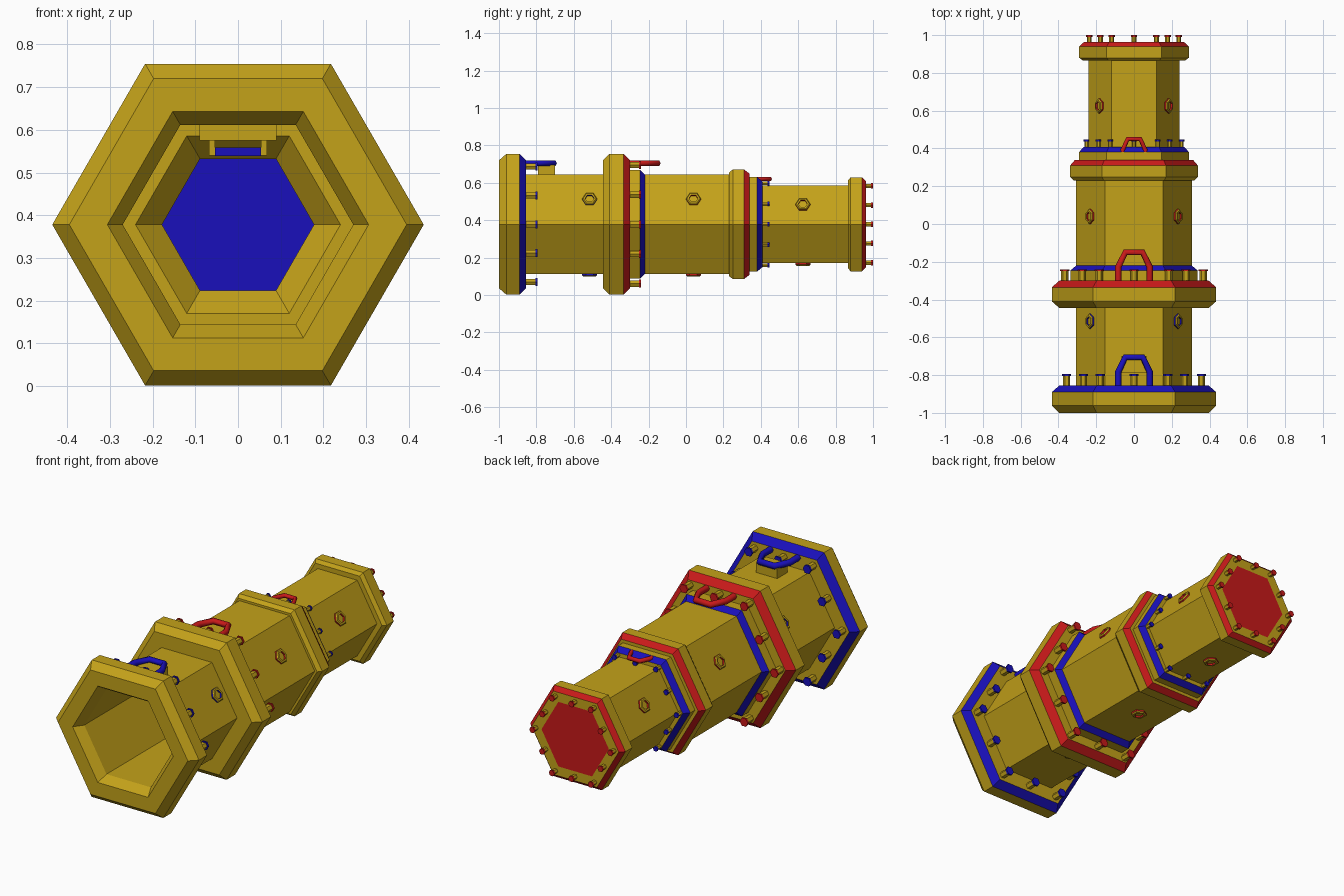
import bpy, bmesh
from math import cos, sin, radians
from mathutils import Matrix, Vector

if "Cube" in bpy.data.objects:
    bpy.data.objects.remove(bpy.data.objects["Cube"])

ZC = 0.378  # height of the barrel axis


def material(name, color):
    m = bpy.data.materials.new(name)
    m.diffuse_color = (*color, 1)
    m.use_nodes = True
    m.node_tree.nodes["Principled BSDF"].inputs["Base Color"].default_value = m.diffuse_color
    return m


MATS = [material("yellow", (0.55, 0.36, 0.01)),
        material("blue", (0.01, 0.005, 0.5)),
        material("red", (0.58, 0.01, 0.01))]
Y, B, R = 0, 1, 2


def finish(name, bm):
    mesh = bpy.data.meshes.new(name)
    bm.to_mesh(mesh)
    bm.free()
    for m in MATS:
        mesh.materials.append(m)
    ob = bpy.data.objects.new(name, mesh)
    bpy.context.collection.objects.link(ob)
    return ob


def lathe(bm, profile, sides=6, matrix=Matrix()):
    """Sweep (radius, y, material of the band leading to the point) about y."""
    rings = []
    for r, y, _ in profile:
        n = 1 if r == 0 else sides
        rings.append([bm.verts.new(matrix @ Vector((r * cos(radians(360 / sides * k)), y,
                                                    r * sin(radians(360 / sides * k)))))
                      for k in range(n)])
    for i in range(len(rings) - 1):
        a, b = rings[i], rings[i + 1]
        for k in range(sides):
            j = (k + 1) % sides
            if len(a) == 1:
                vs = [a[0], b[k], b[j]]
            elif len(b) == 1:
                vs = [a[k], b[0], a[j]]
            else:
                vs = [a[k], b[k], b[j], a[j]]
            bm.faces.new(vs).material_index = profile[i + 1][2]


def hull(name, profile):
    bm = bmesh.new()
    lathe(bm, profile, 6, Matrix.Translation((0, 0, ZC)))
    return finish(name, bm)


# barrel sections: bore lining, then three stepped outer shells
hull("bore", [(0, .93, Y), (.178, .93, B), (.178, .37, Y), (.24, .31, Y),
              (.27, .31, Y), (.27, -.95, Y), (.306, -1, Y)])
hull("front_section", [(.306, -1, Y), (.395, -1, Y), (.435, -.96, Y), (.435, -.89, Y),
                       (.395, -.855, B), (.306, -.855, Y), (.306, -.445, Y)])
hull("middle_section", [(.306, -.445, Y), (.395, -.445, Y), (.435, -.41, Y), (.435, -.335, Y),
                        (.395, -.30, R), (.336, -.30, Y), (.336, -.245, Y),
                        (.306, -.22, B), (.306, .23, Y)])
hull("rear_section", [(.306, .23, Y), (.32, .23, Y), (.338, .25, Y), (.338, .31, Y),
                      (.312, .34, R), (.292, .34, Y), (.292, .38, Y), (.265, .408, B),
                      (.24, .408, Y), (.24, .865, Y), (.27, .865, Y), (.29, .88, Y),
                      (.29, .94, Y), (.265, .963, R), (.205, .963, Y), (0, .963, R)])


# pegs at the corners and edge midpoints of each flange
def pegs(name, ring, y0, y1, r, color):
    bm = bmesh.new()
    corner = [Vector((ring * cos(radians(60 * k)), 0, ring * sin(radians(60 * k))))
              for k in range(7)]
    for k in range(6):
        for p in (corner[k], (corner[k] + corner[k + 1]) / 2):
            cap = y1 - 0.01
            lathe(bm, [(r, y0, Y), (r, cap, Y), (r * 1.3, cap, color),
                       (r * 1.3, y1, color), (0, y1, color)], 6,
                  Matrix.Translation(p + Vector((0, 0, ZC))))
    finish(name, bm)


pegs("front_pegs", .357, -.86, -.795, .019, B)
pegs("middle_pegs", .367, -.305, -.24, .019, R)
pegs("rear_pegs", .252, .40, .447, .011, B)
pegs("end_pegs", .237, .955, 1.0, .013, R)


# hexagonal nuts on alternate faces of each section
def nuts(name, y, apothem, color):
    bm = bmesh.new()
    for ang in (30, 150, 270):
        m = (Matrix.Translation((0, y, ZC)) @ Matrix.Rotation(radians(90 - ang), 4, 'Y')
             @ Matrix.Translation((0, 0, apothem)) @ Matrix.Rotation(radians(90), 4, 'X')
             @ Matrix.Rotation(radians(90), 4, 'Y'))
        lathe(bm, [(.04, -.01, Y), (.04, .008, color), (.034, .014, Y), (.024, .014, Y),
                   (.024, .004, color), (0, .004, Y)], 6, m)
    finish(name, bm)


nuts("front_nuts", -.515, .265, B)
nuts("middle_nuts", .04, .265, R)
nuts("rear_nuts", .625, .208, R)


# arched handles lying flat on top
def handle(name, y, z, w, depth, r, color):
    cu = bpy.data.curves.new(name, 'CURVE')
    cu.dimensions = '3D'
    cu.bevel_depth = r
    cu.bevel_resolution = 1
    cu.use_fill_caps = True
    sp = cu.splines.new('POLY')
    pts = [(-w, 0), (-w, .52), (-w * .55, 1), (w * .55, 1), (w, .52), (w, 0)]
    sp.points.add(len(pts) - 1)
    for p, (px, t) in zip(sp.points, pts):
        p.co = (px, y + t * depth, z, 1)
    cu.materials.append(MATS[color])
    ob = bpy.data.objects.new(name, cu)
    bpy.context.collection.objects.link(ob)


handle("front_handle", -.865, .705, .083, .16, .017, B)
handle("middle_handle", -.31, .705, .083, .16, .017, R)
handle("rear_handle", .33, .62, .06, .12, .012, R)


def block(name, center, size, color):
    bm = bmesh.new()
    bmesh.ops.create_cube(bm, size=1, matrix=Matrix.Translation(center) @ Matrix.Diagonal((*size, 1)))
    for f in bm.faces:
        f.material_index = color
    finish(name, bm)


# handle support and the latch inside the bore
block("front_handle_support", (0, -.745, .667), (.13, .09, .055), Y)
block("latch_base", (0, .29, .595), (.18, .05, .04), Y)
block("latch_bar", (0, .28, .549), (.108, .02, .02), B)
for s in (-1, 1):
    block("latch_post", (s * .061, .285, .562), (.014, .02, .045), Y)
